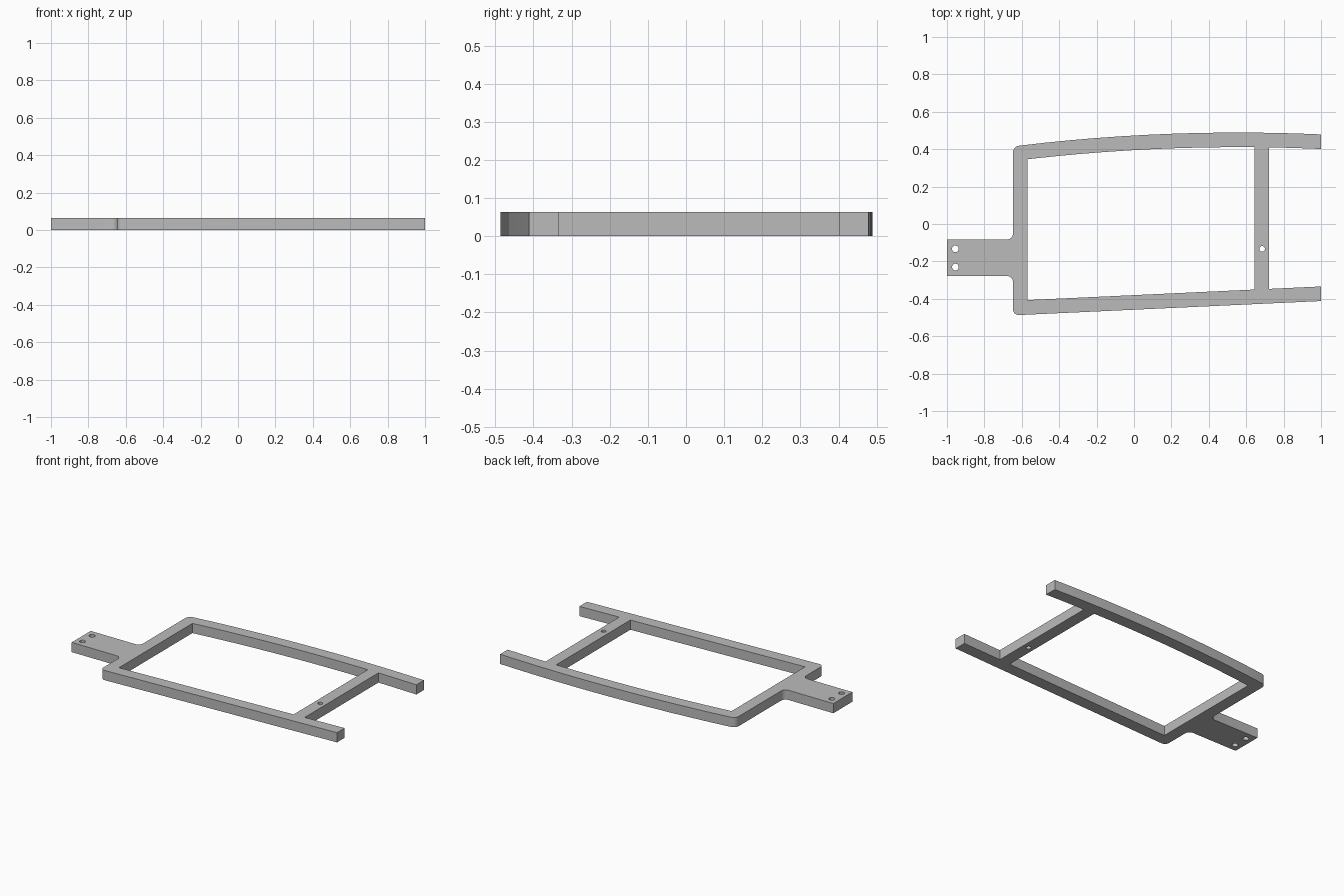
import bpy
import bmesh
from math import cos, sin, tau
from mathutils import Vector

cube = bpy.data.objects.get("Cube")
if cube:
    bpy.data.objects.remove(cube, do_unlink=True)

THICK = 0.063
RAIL = 0.078          # rail width
LEFT, INNER = -0.647, -0.57
BAR_L, BAR_R = 0.645, 0.722
TAB_LOW, TAB_HIGH = -0.278, -0.083
FILLET = 0.032


def upper(x):
    """Outer edge of the bowed rail."""
    return 0.489 - 0.051 * (x - 0.557) ** 2


def lower(x):
    """Outer edge of the straight, slightly slanted rail."""
    return -0.412 + 0.0463 * (x - 1)


def bowed(x0, x1, offset, steps):
    xs = [x0 + (x1 - x0) * i / steps for i in range(steps + 1)]
    return [(x, upper(x) - offset) for x in xs]


def rounded(before, corner, after, r=FILLET, steps=6):
    """Rounded replacement for one corner of an outline."""
    c = Vector(corner)
    a = c + (Vector(before) - c).normalized() * r
    b = c + (Vector(after) - c).normalized() * r
    pts = []
    for i in range(steps + 1):
        ang = tau / 4 * i / steps
        pts.append(tuple(c + (a - c) * (1 - sin(ang)) + (b - c) * (1 - cos(ang))))
    return pts


def circle(x, y, r, n=24):
    return [(x + r * cos(tau * i / n), y + r * sin(tau * i / n)) for i in range(n)]


# Outer outline: tab, slanted rail, open fork end, bowed rail
low_corner = (LEFT, lower(LEFT))
high_corner = (LEFT, upper(LEFT))
tab_a, tab_b = (LEFT, TAB_LOW), (LEFT, TAB_HIGH)
outline = [(-1, TAB_LOW)]
outline += rounded((-1, TAB_LOW), tab_a, low_corner)
outline += rounded(tab_a, low_corner, (1, lower(1)))
outline += [(1, lower(1)), (1, lower(1) + RAIL), (BAR_R, lower(BAR_R) + RAIL)]
outline += bowed(BAR_R, 1, RAIL, 3)
outline += bowed(1, LEFT + FILLET, 0, 12)[:-1]
outline += rounded((1, upper(LEFT) + 0.17), high_corner, tab_b)
outline += rounded(high_corner, tab_b, (-1, TAB_HIGH))
outline += [(-1, TAB_HIGH)]

# Window between the rails and the two cross members
window = [(INNER, lower(INNER) + RAIL), (BAR_L, lower(BAR_L) + RAIL)]
window += bowed(BAR_L, INNER, RAIL, 9)

# Screw holes in the tab and the crossbar
holes = [circle(-0.955, -0.133, 0.018), circle(-0.955, -0.23, 0.018),
         circle(0.685, -0.133, 0.015)]

# Fill the flat shape, then extrude it to full thickness
bm = bmesh.new()
for loop in [outline, window] + holes:
    verts = [bm.verts.new((x, y, 0)) for x, y in loop]
    for i, v in enumerate(verts):
        bm.edges.new((verts[i - 1], v))
bmesh.ops.triangle_fill(bm, use_beauty=True, use_dissolve=False,
                        edges=bm.edges[:], normal=(0, 0, 1))
ext = bmesh.ops.extrude_face_region(bm, geom=bm.faces[:], use_keep_orig=True)
bmesh.ops.translate(bm, vec=(0, 0, THICK),
                    verts=[g for g in ext["geom"] if isinstance(g, bmesh.types.BMVert)])
bmesh.ops.recalc_face_normals(bm, faces=bm.faces[:])
mesh = bpy.data.meshes.new("bracket_frame")
bm.to_mesh(mesh)
bm.free()

frame = bpy.data.objects.new("bracket_frame", mesh)
bpy.context.collection.objects.link(frame)

# Plain grey material
grey = bpy.data.materials.new("grey")
grey.use_nodes = True
colour = (0.5, 0.5, 0.5, 1)
grey.diffuse_color = colour
grey.node_tree.nodes["Principled BSDF"].inputs["Base Color"].default_value = colour
mesh.materials.append(grey)

# Smooth fillets and holes, sharp rims
bpy.ops.object.select_all(action="DESELECT")
frame.select_set(True)
bpy.context.view_layer.objects.active = frame
bpy.ops.object.shade_smooth_by_angle()
